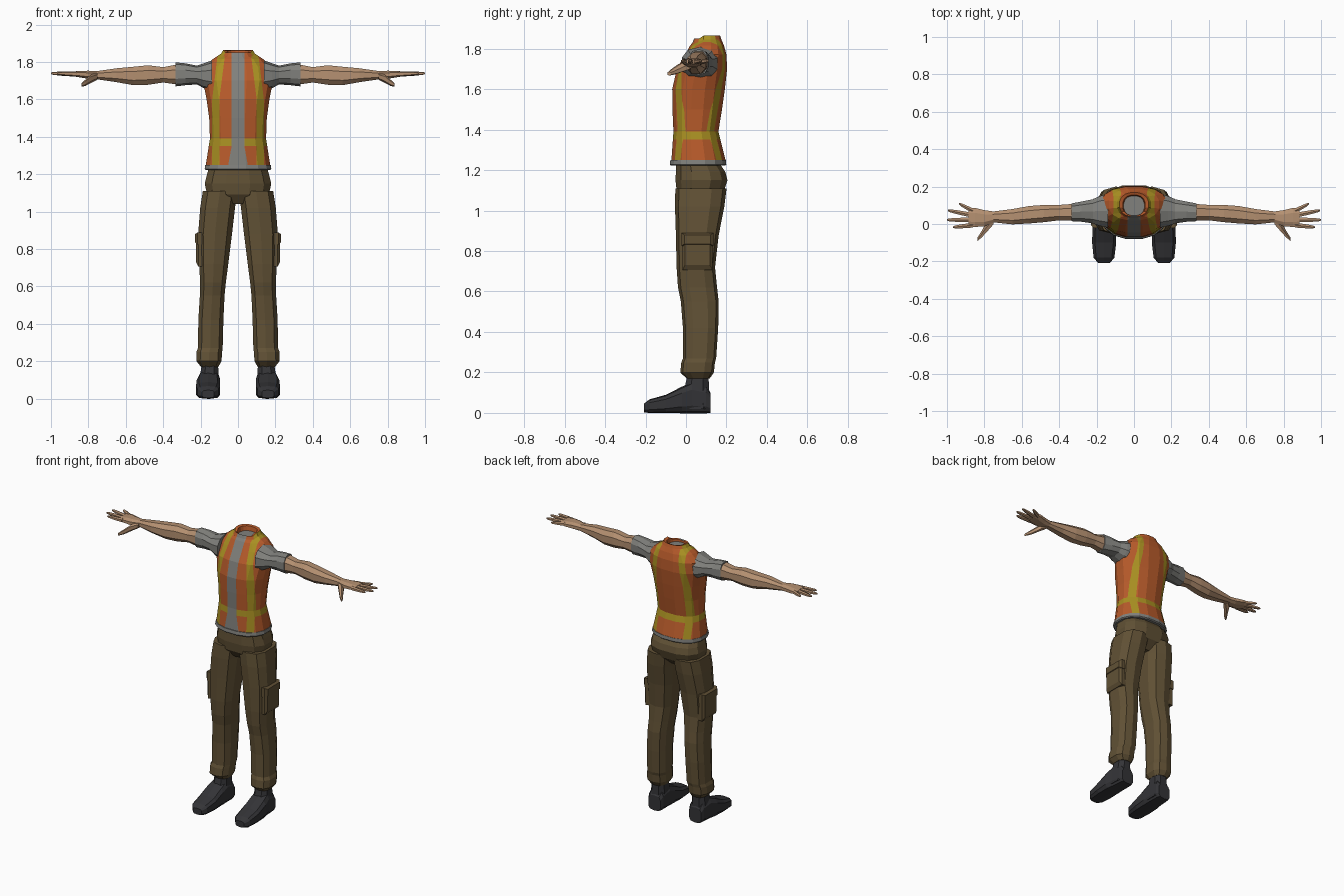
import bpy, bmesh, math
from mathutils import Vector


def material(name, rgb):
    m = bpy.data.materials.new(name)
    m.diffuse_color = (*rgb, 1)
    return m


ORANGE = material("vest orange", (0.48, 0.105, 0.024))
YELLOW = material("reflective yellow", (0.40, 0.28, 0.016))
GREY = material("shirt grey", (0.22, 0.22, 0.205))
SKIN = material("skin", (0.46, 0.28, 0.165))
OLIVE = material("trouser olive", (0.12, 0.083, 0.036))
BLACK = material("boot black", (0.034, 0.034, 0.038))


def loft(bm, axis, rings, n=8, p=2.4):
    """Closed skin over rings (t, u_low, u_high, v_low, v_high) placed along an axis."""
    def power(c):
        return math.copysign(abs(c) ** (2 / p), c)
    shape = [(power(math.cos(a)), power(math.sin(a)))
             for a in (2 * math.pi * (i + 0.5) / n for i in range(n))]
    m = max(c for c, s in shape)
    loops = []
    for t, u0, u1, v0, v1 in rings:
        loop = []
        for c, s in shape:
            u = (u0 + u1) / 2 + c / m * (u1 - u0) / 2
            v = (v0 + v1) / 2 + s / m * (v1 - v0) / 2
            co = {"x": (t, u, v), "y": (u, t, v), "z": (u, v, t)}[axis]
            loop.append(bm.verts.new(co))
        loops.append(loop)
    for a, b in zip(loops, loops[1:]):
        for i in range(n):
            j = (i + 1) % n
            bm.faces.new((a[i], a[j], b[j], b[i]))
    bm.faces.new(loops[0])
    bm.faces.new(loops[-1])


def finish(name, bm, mats, mirror=False):
    bmesh.ops.recalc_face_normals(bm, faces=bm.faces[:])
    me = bpy.data.meshes.new(name)
    bm.to_mesh(me)
    bm.free()
    for m in mats:
        me.materials.append(m)
    ob = bpy.data.objects.new(name, me)
    bpy.context.collection.objects.link(ob)
    if mirror:
        ob.modifiers.new("Mirror", "MIRROR").use_mirror_merge = False
    return ob


def part(name, mat, axis, rings, n=8, p=2.4, mirror=True):
    bm = bmesh.new()
    loft(bm, axis, rings, n, p)
    return finish(name, bm, [mat], mirror)


# Vest body with a recessed neck opening
bm = bmesh.new()
loft(bm, "z", [
    (1.25, -.172, .172, -.072, .195), (1.39, -.15, .15, -.062, .16),
    (1.5, -.154, .154, -.067, .178), (1.6, -.168, .168, -.068, .192),
    (1.7, -.188, .188, -.045, .203), (1.77, -.178, .178, -.005, .2),
    (1.815, -.135, .135, .02, .188), (1.845, -.09, .09, .032, .175),
    (1.865, -.078, .078, .04, .168), (1.86, -.06, .06, .045, .155),
    (1.83, -.055, .055, .045, .15)], n=16, p=2.3)
for v in bm.verts:
    if v.co.z > 1.84 and v.co.y < 0.07:
        v.co.z -= 0.015

# Stripe edges: height bands with the x of each edge at the band's ends
BANDS = [(1.25, 1.35, ((.052, .034), (.1, .1), (.14, .138))),
         (1.35, 1.6, ((.034, .034), (.1, .1), (.138, .138))),
         (1.6, 1.87, ((.034, .034), (.1, .065), (.138, .105)))]


def cut(co, no, z0, z1):
    faces = [f for f in bm.faces if z0 < f.calc_center_median().z < z1]
    geom = set(faces)
    for f in faces:
        geom.update(f.edges)
        geom.update(f.verts)
    bmesh.ops.bisect_plane(bm, geom=list(geom), plane_co=co, plane_no=no, dist=1e-5)


for z in (1.35, 1.39, 1.6):
    cut((0, 0, z), (0, 0, 1), 0, 3)
for z0, z1, edges in BANDS:
    for x0, x1 in edges:
        for s in (1, -1):
            cut((s * x0, 0, z0), Vector((s * (z1 - z0), 0, x0 - x1)).normalized(), z0, z1)

for f in bm.faces:
    c = f.calc_center_median()
    z0, z1, edges = next(b for b in BANDS if c.z < b[1])
    k = (c.z - z0) / (z1 - z0)
    placket, inner, outer = (a + (b - a) * k for a, b in edges)
    collar = c.z > 1.82 and abs(c.x) < 0.075 and 0.045 < c.y < 0.155
    if collar:
        f.material_index = 2 if c.z < 1.835 else 0
    elif abs(c.x) < placket and c.y < 0.07:
        f.material_index = 2
    elif 1.35 < c.z < 1.39 or inner < abs(c.x) < outer:
        f.material_index = 1
finish("vest", bm, [ORANGE, YELLOW, GREY])

# Shirt hem below the vest
part("shirt_hem", GREY, "z", [
    (1.222, -.172, .172, -.075, .192), (1.228, -.178, .178, -.08, .199),
    (1.25, -.175, .175, -.077, .197)], n=16, p=2.3, mirror=False)

# Sleeves and bare arms
part("sleeve", GREY, "x", [
    (.14, -.02, .16, 1.645, 1.805), (.182, -.01, .15, 1.662, 1.79),
    (.22, .003, .132, 1.682, 1.778), (.28, .012, .12, 1.678, 1.79),
    (.335, .015, .11, 1.672, 1.795)], n=10)
part("arm", SKIN, "x", [
    (.33, .018, .107, 1.68, 1.786), (.40, .02, .102, 1.69, 1.772),
    (.48, .01, .102, 1.678, 1.782), (.56, .003, .096, 1.676, 1.774),
    (.65, -.002, .08, 1.692, 1.766), (.76, .01, .066, 1.708, 1.75)])

# Hands: palm, four fingers and a thumb
part("palm", SKIN, "x", [
    (.745, .01, .066, 1.708, 1.75), (.80, -.012, .074, 1.71, 1.753),
    (.85, -.016, .086, 1.718, 1.752), (.885, -.012, .084, 1.724, 1.748)])
FINGERS = [((.86, -.006), (.967, -.017)), ((.87, .022), (1.0, .022)),
           ((.87, .048), (.995, .073)), ((.86, .07), (.935, .108))]
bm = bmesh.new()
for (xa, ya), (xb, yb) in FINGERS:
    rings = []
    for k, r in ((0, .013), (.55, .011), (.9, .008), (1, .004)):
        y, z = ya + (yb - ya) * k, 1.736 + .004 * k
        rings.append((xa + (xb - xa) * k, y - r, y + r, z - r, z + r * .8))
    loft(bm, "x", rings, 6)
finish("fingers", bm, [SKIN], True)
part("thumb", SKIN, "x", [
    (.75, .0, .04, 1.708, 1.738), (.785, -.04, .015, 1.69, 1.73),
    (.815, -.073, -.038, 1.674, 1.704), (.838, -.092, -.075, 1.668, 1.685)], n=6)

# Trousers: hips, legs, cargo pockets
part("trouser_hips", OLIVE, "z", [
    (1.04, -.06, .06, -.01, .13), (1.09, -.165, .165, -.045, .185),
    (1.15, -.178, .178, -.052, .205), (1.19, -.168, .168, -.05, .195),
    (1.235, -.155, .155, -.048, .165)], n=12, p=2.6, mirror=False)
part("trouser_leg", OLIVE, "z", [
    (.17, .105, .198, .005, .115), (.2, .088, .222, -.025, .135),
    (.25, .085, .222, -.02, .14), (.27, .082, .214, -.012, .146),
    (.42, .078, .212, -.012, .156), (.55, .072, .204, -.022, .158),
    (.62, .065, .202, -.036, .15), (.72, .052, .208, -.043, .14),
    (.88, .032, .213, -.046, .158), (1.02, .016, .202, -.05, .185),
    (1.11, .004, .188, -.048, .196)], n=10, p=2.7)
part("cargo_pocket", OLIVE, "x", [
    (.17, -.018, .132, .71, .88), (.212, -.018, .132, .705, .885),
    (.225, -.005, .118, .73, .875)], n=4, p=2)
part("pocket_flap", OLIVE, "x", [
    (.18, -.022, .136, .825, .888), (.216, -.022, .136, .825, .888),
    (.229, -.008, .121, .835, .88)], n=4, p=2)

# Boots: foot and ankle shaft
part("boot_foot", BLACK, "y", [
    (-.208, .128, .192, .004, .045), (-.18, .105, .216, 0, .066),
    (-.10, .095, .224, 0, .088), (-.02, .096, .222, 0, .128),
    (.03, .098, .212, 0, .15), (.1, .1, .205, 0, .13),
    (.12, .108, .198, 0, .1)], n=10, p=3.5)
part("boot_shaft", BLACK, "z", [
    (.02, .1, .208, -.02, .12), (.11, .102, .204, -.01, .115),
    (.2, .108, .192, .01, .11)], n=8, p=2.6)
